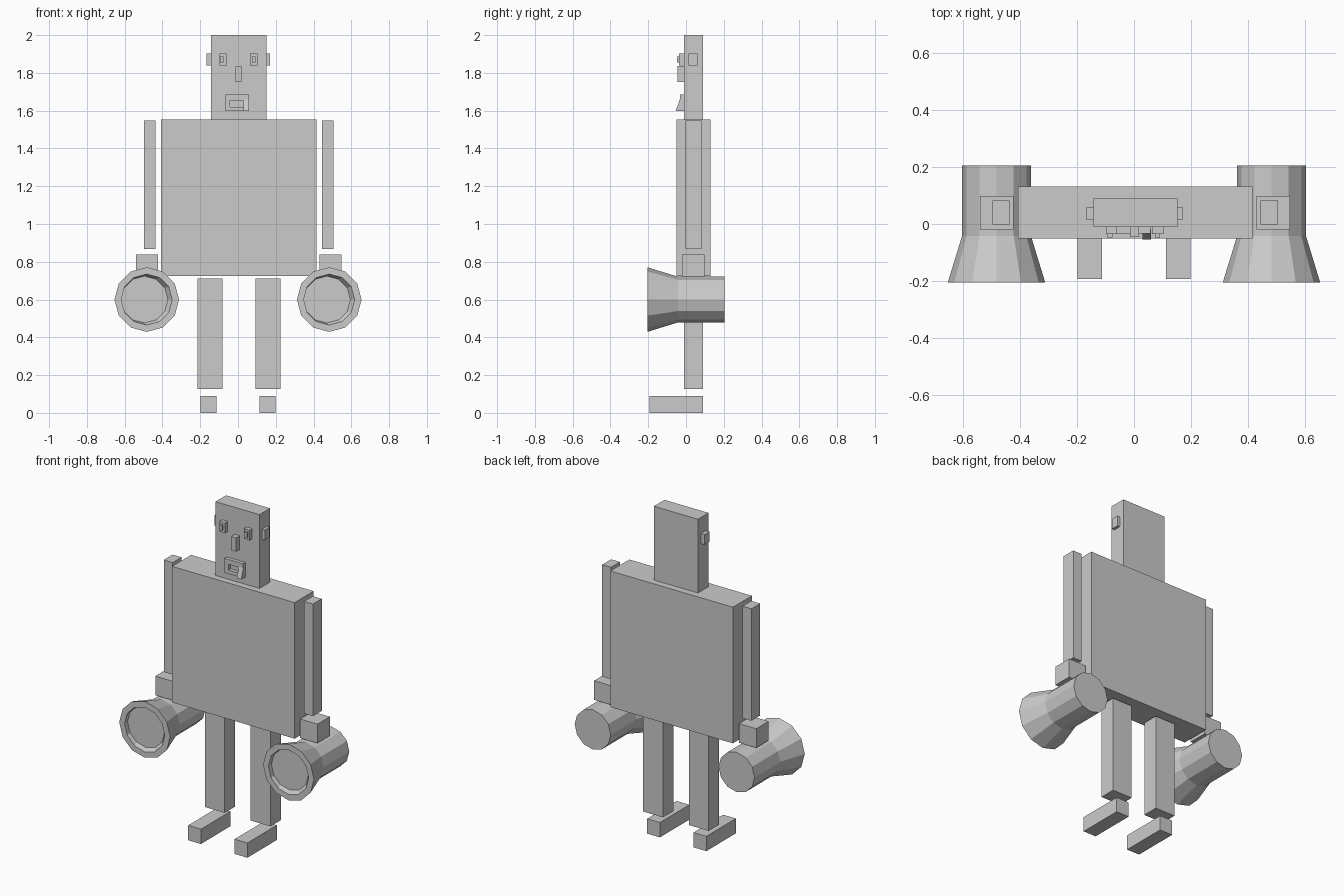
import bpy, bmesh, math

if "Cube" in bpy.data.objects:
    bpy.data.objects.remove(bpy.data.objects["Cube"])


def finish(name, bm):
    bmesh.ops.recalc_face_normals(bm, faces=bm.faces)
    mesh = bpy.data.meshes.new(name)
    bm.to_mesh(mesh)
    bm.free()
    obj = bpy.data.objects.new(name, mesh)
    bpy.context.collection.objects.link(obj)
    return obj


def box(name, x, y, z):
    """Box from (min, max) ranges on each axis."""
    bm = bmesh.new()
    bmesh.ops.create_cube(bm, size=1)
    for v in bm.verts:
        v.co = [r[0] + (c + 0.5) * (r[1] - r[0]) for c, r in zip(v.co, (x, y, z))]
    return finish(name, bm)


def prism(name, profile, x0, x1):
    """Extrude a (y, z) profile along x."""
    bm = bmesh.new()
    face = bm.faces.new([bm.verts.new((x0, y, z)) for y, z in profile])
    ext = bmesh.ops.extrude_face_region(bm, geom=[face])
    verts = [g for g in ext["geom"] if isinstance(g, bmesh.types.BMVert)]
    bmesh.ops.translate(bm, verts=verts, vec=(x1 - x0, 0, 0))
    return finish(name, bm)


def flared_barrel(name, cx, cz, rings, sides=12):
    """Loft rings of (y, radius, x shift), capped at both ends."""
    bm = bmesh.new()
    loops = []
    for y, r, dx in rings:
        angles = [2 * math.pi * i / sides for i in range(sides)]
        loops.append([bm.verts.new((cx + dx + r * math.cos(a), y, cz + r * math.sin(a)))
                      for a in angles])
    for a, b in zip(loops, loops[1:]):
        for i in range(sides):
            j = (i + 1) % sides
            bm.faces.new((a[i], a[j], b[j], b[i]))
    bm.faces.new(loops[0])
    bm.faces.new(loops[-1])
    return finish(name, bm)


# Torso and head
box("torso", (-0.407, 0.416), (-0.051, 0.131), (0.726, 1.552))
box("head", (-0.143, 0.152), (-0.011, 0.09), (1.552, 2.0))

# Limbs, with each side's own x ranges
for side, arm, hand, leg, foot in (
    ("left", (-0.497, -0.437), (-0.541, -0.424), (-0.215, -0.082), (-0.199, -0.113)),
    ("right", (0.445, 0.505), (0.431, 0.548), (0.092, 0.225), (0.113, 0.199)),
):
    box(side + "_arm", arm, (-0.002, 0.082), (0.868, 1.548))
    box(side + "_hand", hand, (-0.02, 0.098), (0.722, 0.838))
    box(side + "_leg", leg, (-0.01, 0.089), (0.127, 0.711))
    box(side + "_foot", foot, (-0.194, 0.089), (0.0, 0.09))

# Flared barrels with a shallow recessed mouth
RINGS = [(0.205, 0.121, 0), (-0.042, 0.121, 0), (-0.205, 0.171, 0),
         (-0.205, 0.135, 0), (-0.175, 0.124, -0.012)]
for side, cx in (("left", -0.483), ("right", 0.483)):
    flared_barrel(side + "_barrel", cx, 0.6, RINGS)

# Ears, eyes and pupils
for side, ear, eye, pupil in (
    ("left", (-0.167, -0.143), (-0.099, -0.062), (-0.094, -0.076)),
    ("right", (0.152, 0.17), (0.064, 0.103), (0.074, 0.092)),
):
    box(side + "_ear", ear, (0.014, 0.06), (1.84, 1.902))
    box(side + "_eye", eye, (-0.036, -0.011), (1.84, 1.902))
    box(side + "_pupil", pupil, (-0.047, -0.036), (1.855, 1.888))

# Nose
box("nose", (-0.014, 0.018), (-0.045, -0.011), (1.752, 1.836))

# Lips as a frame around the mouth opening
LIP_Y = (-0.033, -0.011)
box("upper_lip", (-0.067, 0.058), LIP_Y, (1.655, 1.685))
box("lower_lip", (-0.067, 0.058), LIP_Y, (1.597, 1.62))
box("left_lip_corner", (-0.067, -0.042), LIP_Y, (1.62, 1.655))
box("right_lip_corner", (0.028, 0.058), LIP_Y, (1.62, 1.655))

# Wedge hanging out of the mouth corner
prism("tongue", [(-0.02, 1.6), (-0.054, 1.598), (-0.033, 1.66), (-0.02, 1.66)], 0.029, 0.059)
